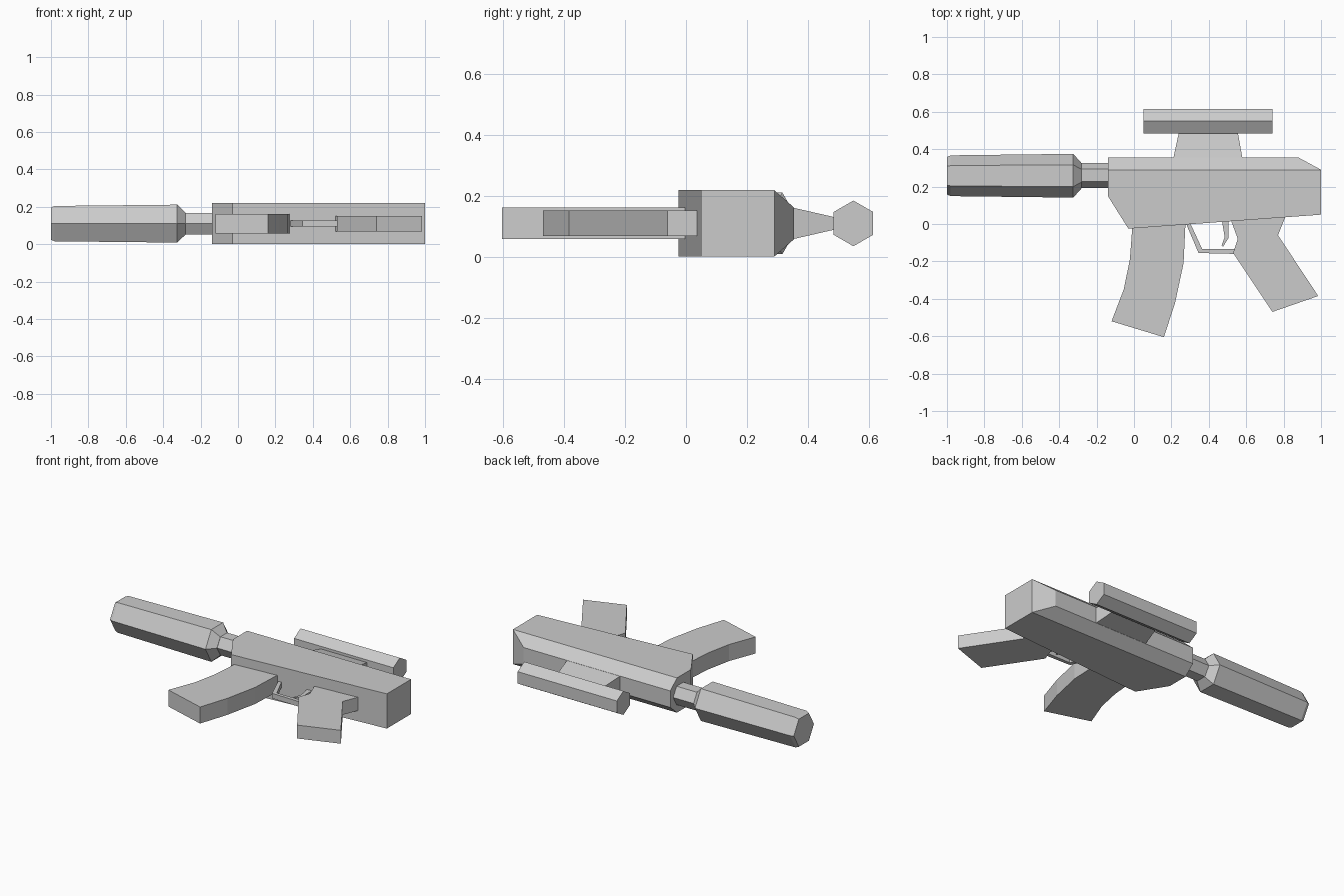
import bpy, bmesh
from math import sin, cos, radians

cube = bpy.data.objects.get("Cube")
if cube:
    bpy.data.objects.remove(cube, do_unlink=True)

grey = bpy.data.materials.new("light grey")
grey.use_nodes = True
colour = (0.6, 0.6, 0.6, 1)
grey.diffuse_color = colour
grey.node_tree.nodes["Principled BSDF"].inputs["Base Color"].default_value = colour

MID = 0.11  # height of the model's plane of symmetry


def finish(name, bm):
    bmesh.ops.recalc_face_normals(bm, faces=bm.faces[:])
    mesh = bpy.data.meshes.new(name)
    bm.to_mesh(mesh)
    bm.free()
    mesh.materials.append(grey)
    obj = bpy.data.objects.new(name, mesh)
    bpy.context.collection.objects.link(obj)
    return obj


def loft(name, rings):
    """Skin a list of equal-length rings and cap both ends."""
    bm = bmesh.new()
    loops = [[bm.verts.new(p) for p in ring] for ring in rings]
    n = len(loops[0])
    for a, b in zip(loops, loops[1:]):
        for i in range(n):
            j = (i + 1) % n
            bm.faces.new((a[i], a[j], b[j], b[i]))
    bm.faces.new(loops[0])
    bm.faces.new(loops[-1])
    return finish(name, bm)


def plate(name, outline, half):
    """Extrude an xy outline evenly about the plane of symmetry."""
    return loft(name, [[(x, y, MID + h) for x, y in outline] for h in (-half, half)])


def hex_tube(name, stations, y, turn):
    """Six-sided tube along x from (x, radius) stations."""
    angles = [radians(60 * i + turn) for i in range(6)]
    return loft(name, [[(x, y + r * cos(a), MID + r * sin(a)) for a in angles]
                       for x, r in stations])


# Receiver: straight sides, then a chamfered top
sides = [(-0.14, 0.29), (-0.14, 0.15), (-0.03, -0.025), (1, 0.05), (1, 0.29)]
bm = bmesh.new()
walls = []
for s in (-1, 1):
    low = [bm.verts.new((x, y, MID + s * 0.109)) for x, y in sides]
    top = [bm.verts.new((x, 0.355, MID + s * 0.052)) for x in (-0.14, 0.88)]
    bm.faces.new(low)
    bm.faces.new((low[0], low[-1], top[1], top[0]))
    walls.append((low, top))
(la, ta), (lb, tb) = walls
for i in range(4):
    bm.faces.new((la[i], la[i + 1], lb[i + 1], lb[i]))
bm.faces.new((la[4], ta[1], tb[1], lb[4]))
bm.faces.new((ta[0], ta[1], tb[1], tb[0]))
bm.faces.new((la[0], lb[0], tb[0], ta[0]))
finish("receiver", bm)

# Barrel and its thick front sleeve
hex_tube("barrel", [(-0.3, 0.067), (-0.13, 0.067)], 0.26, 0)
hex_tube("barrel_sleeve", [(-1, 0.1), (-0.98, 0.109), (-0.325, 0.117), (-0.28, 0.067)],
         0.258, 0)

# Sight tube on a tapered mount
hex_tube("sight_tube", [(0.05, 0.075), (0.74, 0.075)], 0.55, 90)
loft("sight_mount", [[(x0, y, MID - h), (x1, y, MID - h), (x1, y, MID + h), (x0, y, MID + h)]
                     for y, x0, x1, h in ((0.35, 0.21, 0.58, 0.052), (0.49, 0.24, 0.555, 0.02))])

# Curved magazine
plate("magazine", [(-0.01, 0), (-0.01, -0.03), (-0.022, -0.19), (-0.055, -0.35), (-0.12, -0.52),
                   (0.16, -0.605), (0.22, -0.42), (0.265, -0.21), (0.275, 0)], 0.052)

# Slanted grip
plate("grip", [(0.515, 0.03), (0.555, -0.08), (0.53, -0.155), (0.74, -0.47),
               (0.985, -0.385), (0.77, -0.06), (0.81, 0.04)], 0.042)

# Trigger and its guard
plate("trigger_guard", [(0.275, 0.01), (0.345, -0.155), (0.55, -0.16), (0.54, -0.135),
                        (0.365, -0.135), (0.298, 0.01)], 0.016)
plate("trigger", [(0.47, 0.02), (0.505, 0.02), (0.505, -0.075), (0.476, -0.122),
                  (0.468, -0.115), (0.485, -0.07)], 0.01)
